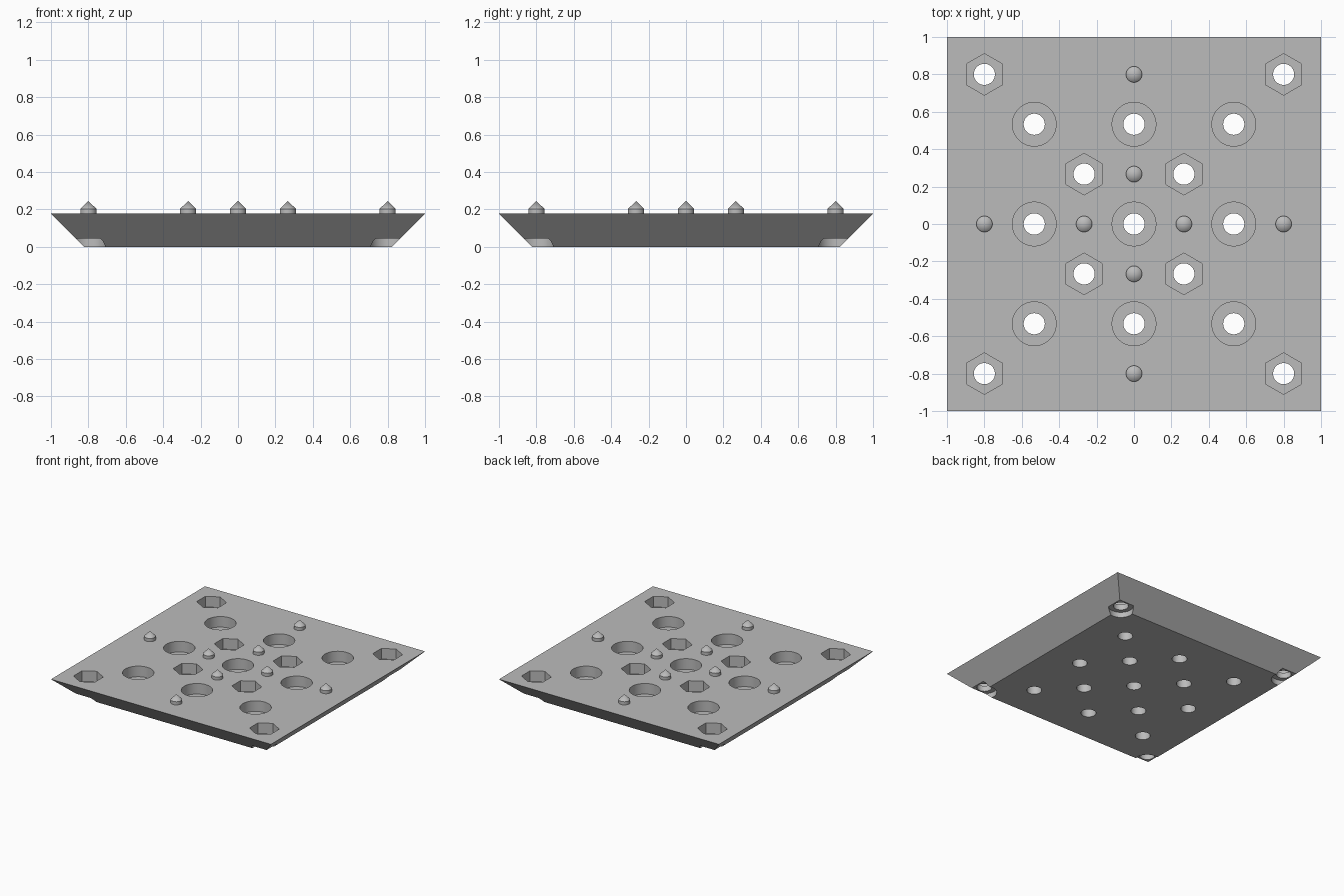
import bpy, bmesh, math
from mathutils import Matrix

cube = bpy.data.objects.get("Cube")
if cube:
    bpy.data.objects.remove(cube, do_unlink=True)

TOP = 0.177          # plate thickness
STEP = 0.8 / 3       # spacing of the hole pattern
FLOOR = TOP - 0.087  # floor of the pockets
SIDES = 48

grey = bpy.data.materials.new("plain grey")
grey.use_nodes = True
colour = (0.50, 0.50, 0.50, 1)
grey.diffuse_color = colour
grey.node_tree.nodes["Principled BSDF"].inputs["Base Color"].default_value = colour


def make_object(name, bm):
    mesh = bpy.data.meshes.new(name)
    bm.to_mesh(mesh)
    bm.free()
    mesh.materials.append(grey)
    obj = bpy.data.objects.new(name, mesh)
    bpy.context.collection.objects.link(obj)
    return obj


def add_cone(bm, x, y, low, high, r_low, r_high, sides=SIDES, turn=0):
    place = Matrix.Translation((x, y, (low + high) / 2)) @ Matrix.Rotation(turn, 4, "Z")
    bmesh.ops.create_cone(bm, cap_ends=True, segments=sides, radius1=r_low,
                          radius2=r_high, depth=high - low, matrix=place)


def smooth(obj):
    bpy.ops.object.select_all(action="DESELECT")
    obj.select_set(True)
    bpy.context.view_layer.objects.active = obj
    bpy.ops.object.shade_smooth_by_angle(angle=math.radians(30))


# Hole pattern
hex_spots = [(sx * d, sy * d) for d in (STEP, 3 * STEP) for sx in (-1, 1) for sy in (-1, 1)]
round_spots = [(i * 2 * STEP, j * 2 * STEP) for i in (-1, 0, 1) for j in (-1, 0, 1)]

# Plate with sides sloping in toward the bottom
bm = bmesh.new()
add_cone(bm, 0, 0, 0, TOP, (1 - TOP) * math.sqrt(2), math.sqrt(2), 4, math.pi / 4)
plate = make_object("base_plate", bm)

# Cutter for the through holes
bm = bmesh.new()
for x, y in hex_spots + round_spots:
    add_cone(bm, x, y, -0.1, 0.4, 0.0565, 0.0565)
bores = make_object("bore_cutter", bm)

# Cutter for the round and hexagonal pockets and the corner recesses below
bm = bmesh.new()
for x, y in round_spots:
    add_cone(bm, x, y, FLOOR, 0.4, 0.117, 0.117)
for x, y in hex_spots:
    add_cone(bm, x, y, FLOOR, 0.4, 0.111, 0.111, 6)
    if abs(x) > 0.5:
        add_cone(bm, x, y, -0.1, 0.044, 0.0935, 0.0935)
# Keep hexagon corners pointing along y
pockets = make_object("pocket_cutter", bm)

for cutter in (pockets, bores):
    cutter.hide_render = True
    mod = plate.modifiers.new(cutter.name, "BOOLEAN")
    mod.operation = "DIFFERENCE"
    mod.solver = "EXACT"
    mod.object = cutter
    bpy.context.view_layer.objects.active = plate
    bpy.ops.object.modifier_apply(modifier=mod.name)
    bpy.data.objects.remove(cutter, do_unlink=True)
smooth(plate)

# Pointed locating pegs on the two axes
for d in (-3, -1, 1, 3):
    for x, y, axis in ((d * STEP, 0, "x"), (0, d * STEP, "y")):
        bm = bmesh.new()
        add_cone(bm, x, y, TOP - 0.02, 0.203, 0.043, 0.043, 32)
        add_cone(bm, x, y, 0.203, 0.245, 0.043, 0, 32)
        # Merge the cone onto the stem and drop the hidden caps between them
        bmesh.ops.remove_doubles(bm, verts=bm.verts, dist=0.0001)
        inner = [f for f in bm.faces if len(f.verts) > 4 and f.calc_center_median().z > TOP]
        bmesh.ops.delete(bm, geom=inner, context="FACES_ONLY")
        smooth(make_object(f"peg_{axis}_{d}", bm))
